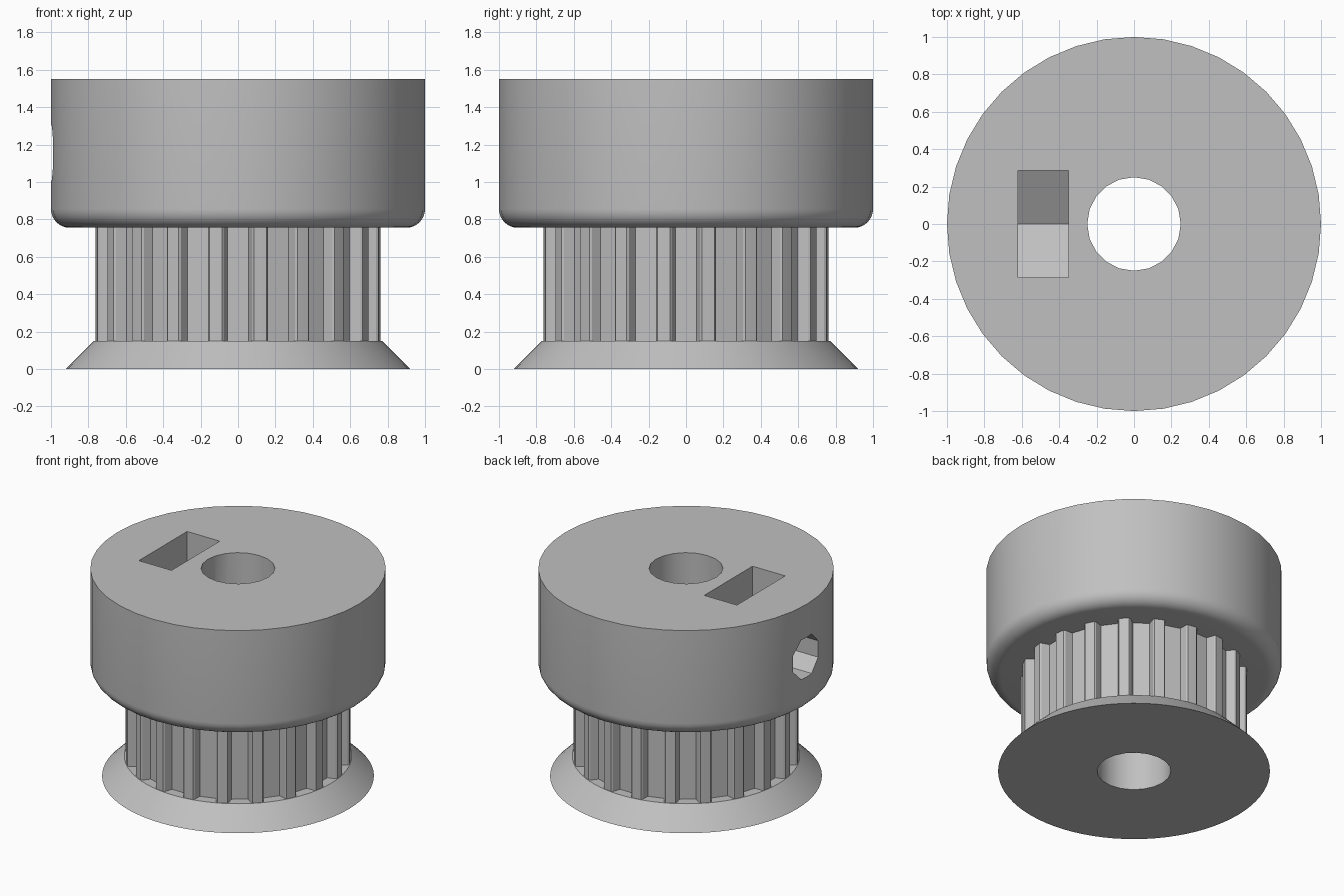
import bpy, bmesh
from math import sin, cos, pi, radians, asin
from mathutils import Vector, Matrix

if "Cube" in bpy.data.objects:
    bpy.data.objects.remove(bpy.data.objects["Cube"], do_unlink=True)

grey = bpy.data.materials.new("plain grey")
grey.use_nodes = True
COLOUR = (0.53, 0.53, 0.53, 1)
grey.diffuse_color = COLOUR
grey.node_tree.nodes["Principled BSDF"].inputs["Base Color"].default_value = COLOUR

BORE, TEETH = 0.25, 20
RETAINER_TOP, HUB_BOTTOM, HUB_TOP = 0.15, 0.755, 1.55
SCREW_Z = 1.155


def finish(bm, name):
    bmesh.ops.recalc_face_normals(bm, faces=bm.faces)
    mesh = bpy.data.meshes.new(name)
    bm.to_mesh(mesh)
    bm.free()
    mesh.materials.append(grey)
    obj = bpy.data.objects.new(name, mesh)
    bpy.context.collection.objects.link(obj)
    return obj


def lathe(name, profile, sides):
    """Closed solid turned about z from (radius, z) points, bottom to top."""
    bm = bmesh.new()
    rings = [[bm.verts.new((r * cos(2 * pi * i / sides), r * sin(2 * pi * i / sides), z))
              for i in range(sides)] for r, z in profile]
    for low, high in zip(rings, rings[1:]):
        for i in range(sides):
            j = (i + 1) % sides
            bm.faces.new((low[i], low[j], high[j], high[i]))
    bm.faces.new(rings[0])
    bm.faces.new(rings[-1])
    return finish(bm, name)


def prism(name, outline, offset):
    """Solid pushed from an outline along an offset."""
    bm = bmesh.new()
    face = bm.faces.new([bm.verts.new(p) for p in outline])
    extruded = bmesh.ops.extrude_face_region(bm, geom=[face], use_keep_orig=True)
    moved = [v for v in extruded["geom"] if isinstance(v, bmesh.types.BMVert)]
    bmesh.ops.translate(bm, verts=moved, vec=offset)
    return finish(bm, name)


def cut(obj, cutters):
    bpy.context.view_layer.objects.active = obj
    for cutter in cutters:
        mod = obj.modifiers.new("cut", "BOOLEAN")
        mod.operation, mod.solver, mod.object = "DIFFERENCE", "EXACT", cutter
        bpy.ops.object.modifier_apply(modifier=mod.name)


# Retainer: flared flange under the teeth
retainer = lathe("belt_retainer", [(0.92, 0), (0.77, RETAINER_TOP)], 80)

# Toothed barrel: tapered grooves between arc-topped teeth
R, ROOT = 0.766, 0.697
groove = [(R, -0.086), (0.752, -0.076), (ROOT, -0.057),
          (ROOT, 0.057), (0.752, 0.076), (R, 0.086)]
edge = asin(0.086 / R)
pitch = 2 * pi / TEETH
outline = []
for t in range(TEETH):
    turn = Matrix.Rotation(t * pitch, 3, "Z")
    for r, y in groove:
        x = (R * R - y * y) ** 0.5 if r == R else r
        outline.append(turn @ Vector((x, y, RETAINER_TOP)))
    middle = (t + 0.5) * pitch
    outline.append(Vector((R * cos(middle), R * sin(middle), RETAINER_TOP)))
barrel = prism("toothed_barrel", outline, (0, 0, HUB_BOTTOM - RETAINER_TOP))

# Hub: wide drum with a rounded lower rim
rim = 0.1
profile = [(1 - rim + rim * sin(a), HUB_BOTTOM + rim - rim * cos(a))
           for a in (radians(90) * i / 8 for i in range(9))]
hub = lathe("hub", profile + [(1, HUB_TOP)], 40)

# Cutters: shaft bore, nut slot with a pointed floor, radial screw hole
bore = lathe("bore_cutter", [(BORE, -0.5), (BORE, 2)], 20)
half = 0.285
shoulder, point = SCREW_Z - half * 0.577, SCREW_Z - half * 1.155
slot = prism("nut_slot_cutter",
             [(-0.62, y, z) for y, z in ((-half, 2), (-half, shoulder), (0, point),
                                         (half, shoulder), (half, 2))],
             (0.27, 0, 0))
screw = prism("screw_hole_cutter",
              [(-1.3, 0.16 * cos((i + 0.5) * pi / 4), SCREW_Z + 0.16 * sin((i + 0.5) * pi / 4))
               for i in range(8)],
              (1.3, 0, 0))

cut(retainer, [bore])
cut(barrel, [bore])
cut(hub, [bore, slot, screw])
for cutter in (bore, slot, screw):
    bpy.data.objects.remove(cutter, do_unlink=True)

# Shading: smooth rounds, crisp teeth and openings
for obj, angle in ((retainer, 30), (barrel, 19), (hub, 30)):
    bpy.ops.object.select_all(action="DESELECT")
    obj.select_set(True)
    bpy.context.view_layer.objects.active = obj
    bpy.ops.object.shade_smooth_by_angle(angle=radians(angle))
